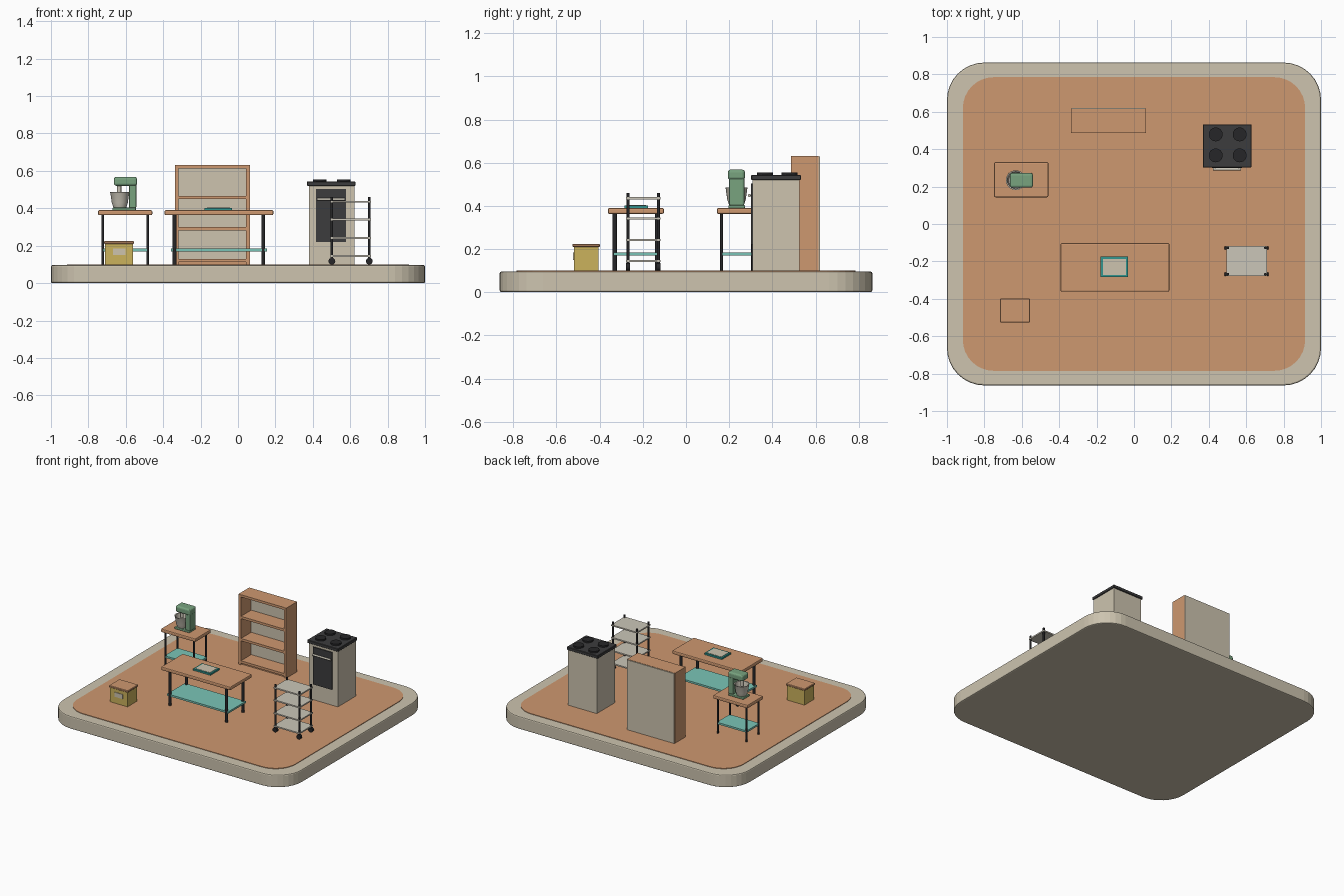
import bpy, bmesh, math
from mathutils import Matrix

if "Cube" in bpy.data.objects:
    bpy.data.objects.remove(bpy.data.objects["Cube"])


def mat(name, r, g, b):
    m = bpy.data.materials.new(name)
    lin = [((c / 255 + 0.055) / 1.055) ** 2.4 for c in (r, g, b)]
    m.diffuse_color = (*lin, 1)
    m.use_nodes = True
    m.node_tree.nodes["Principled BSDF"].inputs["Base Color"].default_value = m.diffuse_color
    return m


STONE = mat("warm beige", 205, 196, 175)
WOOD = mat("terracotta wood", 206, 152, 112)
BLACK = mat("black metal", 38, 38, 40)
DARK = mat("charcoal", 60, 60, 61)
TEAL = mat("light teal", 122, 197, 183)
DEEP = mat("deep teal", 50, 150, 142)
GREEN = mat("sage green", 120, 163, 127)
YELLOW = mat("mustard", 203, 178, 92)
STEEL = mat("pale steel", 203, 198, 184)


def finish(name, bm, material, smooth=False):
    bmesh.ops.recalc_face_normals(bm, faces=bm.faces)
    me = bpy.data.meshes.new(name)
    bm.to_mesh(me)
    bm.free()
    me.materials.append(material)
    ob = bpy.data.objects.new(name, me)
    bpy.context.collection.objects.link(ob)
    if smooth:
        bpy.context.view_layer.objects.active = ob
        ob.select_set(True)
        bpy.ops.object.shade_smooth_by_angle(angle=math.radians(40))
        ob.select_set(False)
    return ob


def box(name, x, y, z, material, bevel=0.0, segs=1):
    """Box from (min, max) ranges."""
    bm = bmesh.new()
    bmesh.ops.create_cube(bm, size=1)
    for v in bm.verts:
        v.co = [r[0] if c < 0 else r[1] for c, r in zip(v.co, (x, y, z))]
    if bevel:
        bmesh.ops.bevel(bm, geom=bm.edges[:], offset=bevel, segments=segs,
                        profile=0.5, affect='EDGES')
    return finish(name, bm, material)


def cyl(name, x, y, z, r, material, r2=None, sides=16, axis='Z', depth=None):
    """Upright cylinder over z range, or a cylinder along X / Y centred at z."""
    bm = bmesh.new()
    d = depth if depth else z[1] - z[0]
    zc = z if depth else (z[0] + z[1]) / 2
    rot = {'Z': Matrix(), 'Y': Matrix.Rotation(math.pi / 2, 4, 'X'),
           'X': Matrix.Rotation(math.pi / 2, 4, 'Y')}[axis]
    bmesh.ops.create_cone(bm, cap_ends=True, segments=sides, radius1=r,
                          radius2=r if r2 is None else r2, depth=d,
                          matrix=Matrix.Translation((x, y, zc)) @ rot)
    return finish(name, bm, material, True)


def slab(name, hx, hy, r, z, material, bevel=0.0):
    """Plate with rounded plan corners."""
    bm = bmesh.new()
    vs = []
    for q, (sx, sy) in enumerate(((1, 1), (-1, 1), (-1, -1), (1, -1))):
        for i in range(9):
            a = math.pi / 2 * (q + i / 8)
            vs.append(bm.verts.new((sx * (hx - r) + r * math.cos(a),
                                    sy * (hy - r) + r * math.sin(a), z[0])))
    f = bm.faces.new(vs)
    ext = bmesh.ops.extrude_face_region(bm, geom=[f])['geom']
    for v in ext:
        if isinstance(v, bmesh.types.BMVert):
            v.co.z = z[1]
    if bevel:
        rim = [e for e in bm.edges if abs(e.verts[0].co.z - e.verts[1].co.z) < 1e-6]
        bmesh.ops.bevel(bm, geom=rim, offset=bevel, segments=2, profile=0.5, affect='EDGES')
    return finish(name, bm, material)


def corners(cx, cy, dx, dy):
    return [(cx + sx * dx, cy + sy * dy) for sx in (-1, 1) for sy in (-1, 1)]


# Base platform and floor
slab("base", 1.0, 0.863, 0.2, (0, 0.096), STONE, 0.008)
slab("floor", 0.915, 0.785, 0.165, (0.09, 0.1), WOOD)


# Work tables: top, four legs, lower shelf
def table(name, cx, cy, hx, hy, lx, ly, r, sx, sy):
    box(name + "_top", (cx - hx, cx + hx), (cy - hy, cy + hy), (0.363, 0.39), WOOD, 0.007, 2)
    box(name + "_shelf", (cx - sx, cx + sx), (cy - sy, cy + sy), (0.17, 0.184), TEAL)
    for x, y in corners(cx, cy, lx, ly):
        cyl(name + "_leg", x, y, (0.098, 0.37), r, BLACK, sides=12)


table("main_table", -0.102, -0.232, 0.291, 0.13, 0.237, 0.098, 0.0105, 0.256, 0.105)
table("side_table", -0.603, 0.237, 0.145, 0.094, 0.12, 0.072, 0.007, 0.125, 0.077)

# Tray on the main table
box("tray_frame", (-0.178, -0.032), (-0.284, -0.175), (0.388, 0.402), DEEP)
box("tray_inset", (-0.166, -0.044), (-0.273, -0.186), (0.4, 0.404), STONE)

# Stand mixer
box("mixer_foot", (-0.672, -0.545), (0.196, 0.274), (0.388, 0.404), GREEN, 0.006, 2)
box("mixer_column", (-0.583, -0.543), (0.2, 0.27), (0.4, 0.55), GREEN, 0.008, 2)
box("mixer_head", (-0.664, -0.54), (0.194, 0.273), (0.52, 0.568), GREEN, 0.013, 3)
cyl("mixer_shaft", -0.635, 0.234, (0.47, 0.522), 0.011, STEEL)

# Hollow bowl, revolved from a profile
bm = bmesh.new()
prof = [(0.0, 0.404), (0.034, 0.404), (0.043, 0.43), (0.05, 0.48), (0.053, 0.486),
        (0.046, 0.484), (0.038, 0.43), (0.0, 0.412)]
pv = [bm.verts.new((-0.632 + r, 0.234, z)) for r, z in prof]
pe = [bm.edges.new(p) for p in zip(pv, pv[1:])]
bmesh.ops.spin(bm, geom=pv + pe, cent=(-0.632, 0.234, 0), axis=(0, 0, 1),
               angle=2 * math.pi, steps=24)
bmesh.ops.remove_doubles(bm, verts=bm.verts, dist=1e-5)
finish("mixer_bowl", bm, STEEL, True)

# Bookcase: sides, boards, back panel
X0, X1, Y0, Y1 = -0.337, 0.064, 0.486, 0.614
box("bookcase_left_side", (X0, X0 + 0.02), (Y0, Y1), (0.098, 0.631), WOOD)
box("bookcase_right_side", (X1 - 0.02, X1), (Y0, Y1), (0.098, 0.631), WOOD)
for i, z in enumerate((0.112, 0.281, 0.449, 0.613)):
    box("bookcase_board_%d" % i, (X0 + 0.018, X1 - 0.018), (Y0 + 0.002, Y1), (z, z + 0.018), WOOD)
box("bookcase_plinth", (X0 + 0.018, X1 - 0.018), (Y0 + 0.012, Y1), (0.098, 0.114), WOOD)
box("bookcase_back", (X0 + 0.002, X1 - 0.002), (Y1 - 0.003, Y1 + 0.006), (0.1, 0.629), STONE)

# Oven: body, hob, burners, door and handle
box("oven_body", (0.38, 0.622), (0.308, 0.526), (0.098, 0.522), STONE)
box("oven_hob", (0.368, 0.628), (0.302, 0.533), (0.52, 0.543), DARK, 0.003)
for x, y in corners(0.501, 0.423, 0.064, 0.056):
    cyl("burner", x, y, (0.541, 0.555), 0.037, BLACK, sides=24)
box("oven_door", (0.417, 0.577), (0.3, 0.31), (0.22, 0.503), DARK)
cyl("oven_handle", 0.497, 0.293, 0.448, 0.007, STEEL, sides=12, axis='X', depth=0.15)
for x in (0.435, 0.559):
    cyl("handle_mount", x, 0.298, 0.448, 0.005, STEEL, sides=8, axis='Y', depth=0.012)

# Rolling cart: shelves, posts, castors
CX, CY = 0.602, -0.198
for i, z in enumerate((0.14, 0.237, 0.336, 0.43)):
    box("cart_shelf_%d" % i, (CX - 0.108, CX + 0.108), (CY - 0.08, CY + 0.08),
        (z, z + 0.01), STEEL)
for x, y in corners(CX, CY, 0.1, 0.07):
    cyl("cart_post", x, y, (0.125, 0.46), 0.007, BLACK, sides=12)
    cyl("castor", x, y, 0.117, 0.018, BLACK, sides=16, axis='Y', depth=0.018)

# Storage crate with lid and label
box("crate_body", (-0.71, -0.562), (-0.52, -0.405), (0.098, 0.212), YELLOW)
box("crate_lid", (-0.716, -0.556), (-0.526, -0.399), (0.21, 0.224), WOOD, 0.003)
box("crate_label", (-0.668, -0.602), (-0.524, -0.518), (0.15, 0.184), STONE)
